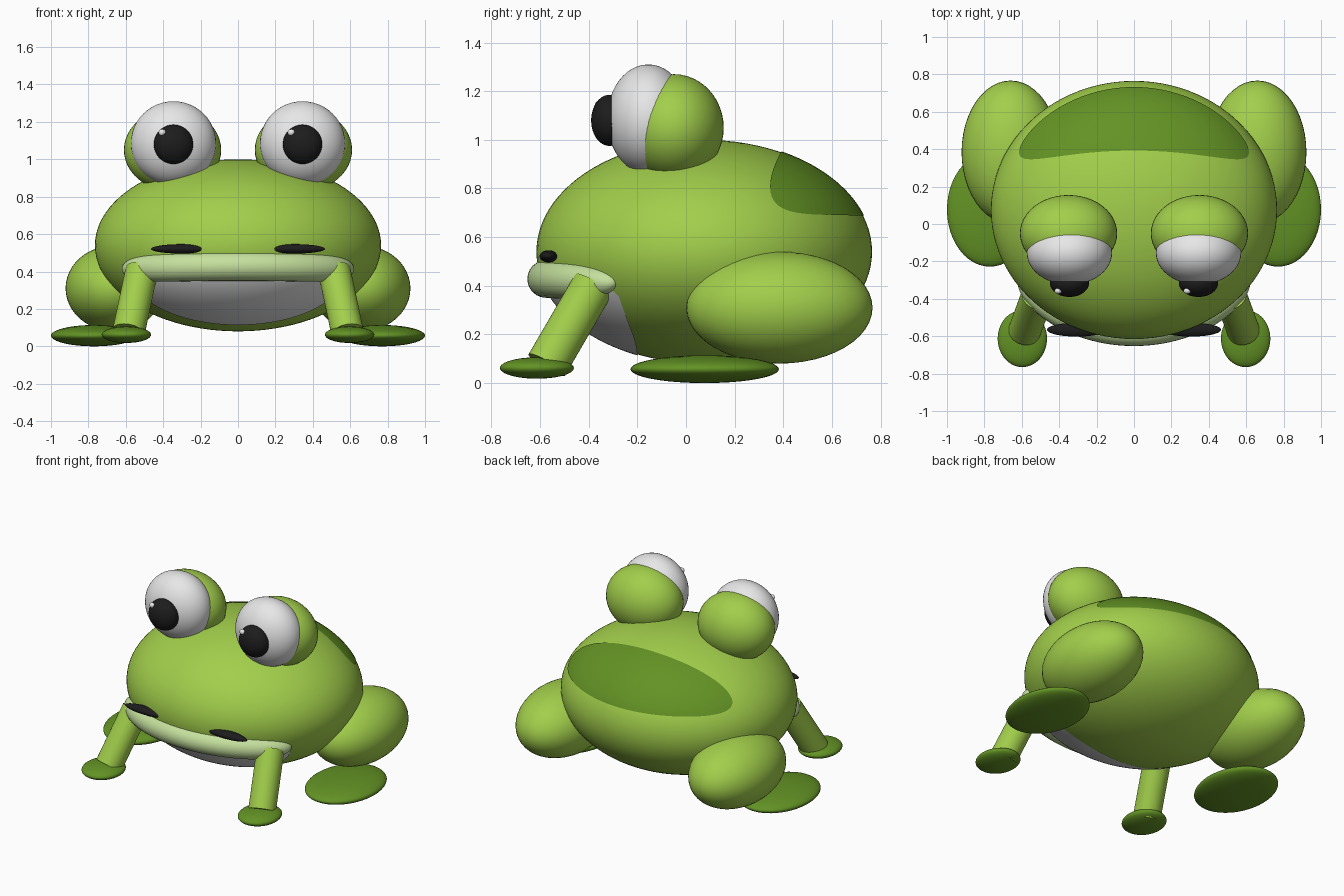
import bpy, bmesh, math
from mathutils import Vector

if "Cube" in bpy.data.objects:
    bpy.data.objects.remove(bpy.data.objects["Cube"], do_unlink=True)


def material(name, rgb):
    m = bpy.data.materials.new(name)
    m.use_nodes = True
    m.diffuse_color = (*rgb, 1)
    m.node_tree.nodes["Principled BSDF"].inputs["Base Color"].default_value = (*rgb, 1)
    return m


GREEN = material("leaf green", (0.36, 0.62, 0.07))
DARK = material("dark green", (0.125, 0.29, 0.018))
PALE = material("pale green", (0.56, 0.75, 0.34))
WHITE = material("white", (0.83, 0.83, 0.83))
BLACK = material("black", (0.012, 0.012, 0.012))


def finish(name, bm, mat, smooth=True):
    mesh = bpy.data.meshes.new(name)
    bmesh.ops.recalc_face_normals(bm, faces=bm.faces)
    for f in bm.faces:
        f.smooth = smooth
    bm.to_mesh(mesh)
    bm.free()
    mesh.materials.append(mat)
    obj = bpy.data.objects.new(name, mesh)
    bpy.context.collection.objects.link(obj)
    return obj


def ellipsoid(name, centre, radii, mat, segments=48):
    bm = bmesh.new()
    bmesh.ops.create_uvsphere(bm, u_segments=segments, v_segments=segments // 2, radius=1)
    for v in bm.verts:
        v.co = Vector(centre) + Vector(a * b for a, b in zip(v.co, radii))
    return finish(name, bm, mat)


def rod(name, start, end, radius, mat):
    a, b = Vector(start), Vector(end)
    bm = bmesh.new()
    bmesh.ops.create_cone(bm, cap_ends=True, segments=40, radius1=radius,
                          radius2=radius, depth=(b - a).length)
    turn = (b - a).to_track_quat('Z', 'Y')
    for v in bm.verts:
        v.co = turn @ v.co + (a + b) / 2
    obj = finish(name, bm, mat)
    for p in obj.data.polygons:
        p.use_smooth = len(p.vertices) == 4
    return obj


# Body
BODY_C = Vector((0, 0.075, 0.54))
BODY_R = Vector((0.765, 0.69, 0.46))
ellipsoid("body", BODY_C, BODY_R, GREEN, 96)


def on_body(point, direction, lift=0.004):
    """Push a point along a direction until it lies just above the body skin."""
    radii = BODY_R + Vector((lift, lift, lift))
    p = Vector(a / r for a, r in zip(point - BODY_C, radii))
    d = Vector(a / r for a, r in zip(direction, radii))
    a, b, c = d.dot(d), p.dot(d), p.dot(p) - 1
    return point + direction * ((-b + math.sqrt(max(b * b - a * c, 0))) / a)


def skin_patch(name, place, rows, cols, mat):
    """Thin sheet on the skin; place(s, t) takes 0..1 parameters."""
    bm = bmesh.new()
    grid = [[bm.verts.new(place(i / rows, j / cols)) for j in range(cols + 1)]
            for i in range(rows + 1)]
    for i in range(rows):
        for j in range(cols):
            bm.faces.new((grid[i][j], grid[i + 1][j], grid[i + 1][j + 1], grid[i][j + 1]))
    bmesh.ops.remove_doubles(bm, verts=bm.verts, dist=0.0005)
    obj = finish(name, bm, mat)
    return obj


# Dark patch on the rump: a slightly bent oval
def back_place(s, t):
    angle = 2 * math.pi * t
    side = s * math.cos(angle)
    along = -0.085 * side ** 2 + 0.215 * s * math.sin(angle)
    point = Vector((0.615 * side, 0.56 + 0.79 * along, 0.817 - 0.614 * along))
    return on_body(point, Vector((0, 0.614, 0.79)))


skin_patch("back_patch", back_place, 20, 80, DARK)


# White belly under the lip
def belly_place(s, t):
    x = 0.59 * (2 * s - 1)
    rest = 1 - (0.14 / BODY_R.z) ** 2 - (x / BODY_R.x) ** 2
    front = BODY_C.y - BODY_R.y * math.sqrt(rest)
    back = -0.2 - 0.07 * (x / 0.577) ** 4
    return on_body(Vector((x, front + (back - front) * t, 0.54)), Vector((0, 0, -1)))


belly = skin_patch("belly", belly_place, 60, 30, WHITE)
belly.data.flip_normals() if belly.data.polygons[900].normal.z > 0 else None
rump = bpy.data.objects["back_patch"]
rump.data.flip_normals() if rump.data.polygons[800].normal.z < 0 else None

# Lip: a round tube following the body, closing at the corners
STEPS, SIDES = 64, 24
bm = bmesh.new()
rings = []
for i in range(STEPS + 1):
    a = math.pi * (i / STEPS - 0.5)
    t = math.sin(a)
    x = 0.61 * t
    centre = Vector((x, 0.095 - 0.67 * math.sqrt(1 - (x / 0.743) ** 2), 0.428 - 0.015 * t * t))
    out = Vector((x / 0.743 ** 2, (centre.y - 0.095) / 0.67 ** 2, 0)).normalized()
    r = 0.077 * math.sqrt(max(1 - t ** 8, 0)) + 0.0005
    rings.append([bm.verts.new(centre + r * (out * math.cos(k) + Vector((0, 0, math.sin(k)))))
                  for k in (2 * math.pi * j / SIDES for j in range(SIDES))])
for p, q in zip(rings, rings[1:]):
    for j in range(SIDES):
        k = (j + 1) % SIDES
        bm.faces.new((p[j], p[k], q[k], q[j]))
bm.faces.new(rings[0])
bm.faces.new(rings[-1])
finish("lip", bm, PALE)

# Paired parts
for side, s in (("left", 1), ("right", -1)):
    # Eyes
    ellipsoid(side + "_eyelid", (s * 0.35, -0.05, 1.05), (0.26, 0.205, 0.22), GREEN)
    ellipsoid(side + "_eyeball", (s * 0.345, -0.155, 1.085), (0.228, 0.17, 0.225), WHITE)
    ellipsoid(side + "_pupil", (s * 0.345, -0.315, 1.08), (0.105, 0.075, 0.105), BLACK)
    ellipsoid(side + "_eye_glint", (s * 0.345 - 0.06, -0.358, 1.143), (0.02, 0.016, 0.018), WHITE, 20)
    # Nostril
    ellipsoid(side + "_nostril", (s * 0.305, -0.565, 0.521), (0.16, 0.037, 0.025), BLACK)
    # Front leg
    rod(side + "_front_leg", (s * 0.515, -0.38, 0.405), (s * 0.585, -0.572, 0.075), 0.087, GREEN)
    ellipsoid(side + "_front_foot", (s * 0.597, -0.613, 0.062), (0.132, 0.152, 0.044), DARK)
    # Hind leg
    ellipsoid(side + "_thigh", (s * 0.66, 0.384, 0.31), (0.262, 0.383, 0.23), GREEN)
    ellipsoid(side + "_hind_foot", (s * 0.77, 0.077, 0.057), (0.23, 0.305, 0.057), DARK)
